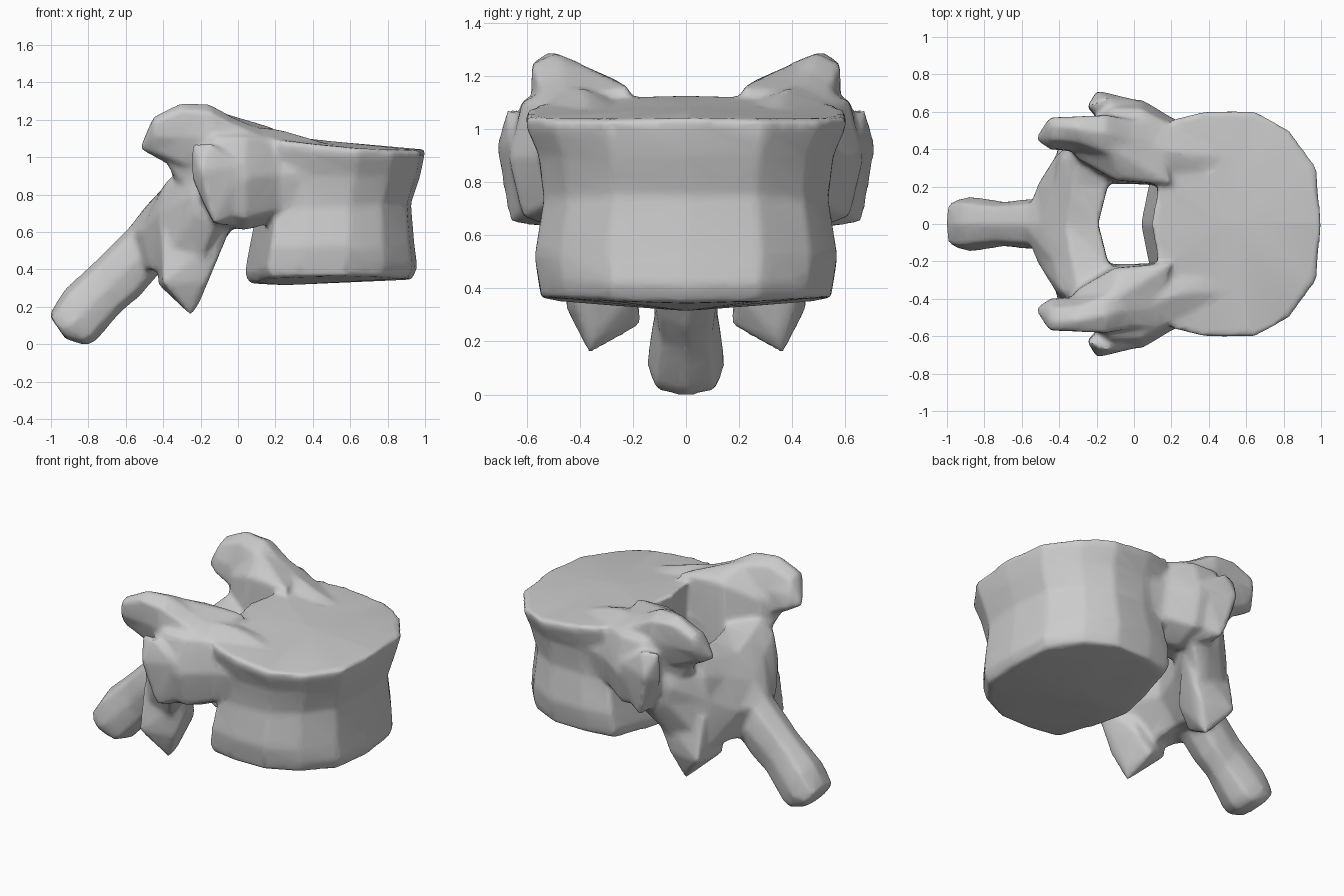
import bpy, bmesh, math
from mathutils import Vector

if "Cube" in bpy.data.objects:
    bpy.data.objects.remove(bpy.data.objects["Cube"])

parts = []


def finish(bm, name, mirror=False):
    bmesh.ops.recalc_face_normals(bm, faces=bm.faces)
    me = bpy.data.meshes.new(name)
    bm.to_mesh(me)
    bm.free()
    ob = bpy.data.objects.new(name, me)
    bpy.context.collection.objects.link(ob)
    if mirror:
        m = ob.modifiers.new("mirror", 'MIRROR')
        m.use_axis = (False, True, False)
        m.use_mirror_merge = False
    parts.append(ob)


def loft(name, rings, start=None, end=None, mirror=False):
    """Skin closed rings; each end gets a fan to a point or a flat cap."""
    bm = bmesh.new()
    vs = [[bm.verts.new(p) for p in r] for r in rings]
    n = len(vs[0])
    for a, b in zip(vs, vs[1:]):
        for i in range(n):
            j = (i + 1) % n
            bm.faces.new((a[i], a[j], b[j], b[i]))
    for ring, tip in ((vs[0], start), (vs[-1], end)):
        if tip:
            t = bm.verts.new(tip)
            for i in range(n):
                bm.faces.new((ring[i], ring[(i + 1) % n], t))
        else:
            bm.faces.new(ring)
    finish(bm, name, mirror)


def hull(name, pts):
    bm = bmesh.new()
    for p in pts:
        bm.verts.new(p)
    bmesh.ops.convex_hull(bm, input=bm.verts)
    loose = [v for v in bm.verts if not v.link_faces]
    bmesh.ops.delete(bm, geom=loose, context='VERTS')
    finish(bm, name, True)


def oval(top, bottom, half_width, n=8):
    """Squarish ring between a top and a bottom point, widened along y."""
    top, bottom = Vector(top), Vector(bottom)
    c, u = (top + bottom) / 2, (top - bottom) / 2
    out = []
    for i in range(n):
        a = 2 * math.pi * i / n
        co, si = (math.copysign(abs(t) ** 0.75, t) for t in (math.cos(a), math.sin(a)))
        out.append(c + u * co + Vector((0, half_width * si, 0)))
    return out


# Vertebral body: waisted drum with a flatter back
HALF = [(0, 0), (.05, .4), (.13, .93), (.33, 1), (.6, 1), (.81, .83), (.97, .5), (1, 0)]
OUT = HALF + [(u, -v) for u, v in HALF[-2:0:-1]]
LEVELS = [  # z back, z front, x back, x front, half width
    (.325, .345, .06, .93, .545), (.38, .41, .035, .96, .555), (.52, .52, .06, .945, .57),
    (.72, .75, .10, .925, .535), (.90, .90, .10, .975, .555), (1.08, 1.0, .10, .995, .60),
    (1.13, 1.04, .09, 1.005, .605)]
rings = []
for k, (zb, zf, xb, xf, w) in enumerate(LEVELS):
    sag = .03 if k >= 5 else -.03 if k < 2 else 0
    rings.append([(xb + (xf - xb) * u, w * v,
                   zb + (zf - zb) * u - sag * abs(v) ** 2) for u, v in OUT])
loft("vertebral_body", rings, (.25, 0, .315), (.5, 0, 1.085))

# Pedicles joining the body to the arch
loft("pedicle", [oval((x, y, zt), (x, y, zb), w) for x, y, zt, zb, w in [
    (.55, .36, 1.05, .85, .18), (.22, .375, 1.15, .66, .185), (.04, .44, 1.17, .605, .228),
    (-.12, .45, 1.17, .635, .218), (-.2, .46, 1.08, .74, .16)]], mirror=True)

# Upper joint knobs
loft("superior_process", [oval((x, y + .04, zt), (x, y - .03, zb), w) for x, y, zt, zb, w in [
    (.12, .40, 1.15, .85, .15), (-.02, .41, 1.21, .88, .15), (-.15, .45, 1.285, .92, .13),
    (-.30, .475, 1.295, .92, .09), (-.45, .48, 1.22, 1.0, .08)]],
    end=(-.53, .455, 1.045), mirror=True)

# Inner canal wall tying pedicle, upper joint and lamina together
hull("articular_web", [
    (.2, .21, 1.155), (.15, .21, .68), (-.12, .215, .66), (-.1, .235, 1.15),
    (-.05, .25, 1.18), (-.3, .35, 1.06), (-.15, .43, 1.26), (-.38, .46, .96),
    (-.2, .55, 1.0), (-.1, .5, .66), (-.3, .33, .75), (.15, .45, 1.13)])

# Small side processes
hull("transverse_process", [
    (-.13, .50, .645), (-.13, .665, .645), (-.25, .63, 1.075), (-.15, .675, 1.075),
    (-.2, .715, .93), (-.1, .64, 1.055), (-.25, .62, .89), (-.12, .5, .95),
    (-.02, .62, .69), (0, .5, .63), (.03, .66, .95)])

# Neural arch: profile in x-z swept across y, both sides in one skin
ARCH = [
    (.0, [(-.19, .90), (-.36, .87), (-.5, .73), (-.6, .6), (-.55, .38), (-.33, .4), (-.2, .55)]),
    (.2, [(-.14, .90), (-.33, .91), (-.43, .80), (-.52, .6), (-.47, .4), (-.3, .35), (-.14, .58)]),
    (.36, [(-.1, .95), (-.3, .95), (-.39, .86), (-.42, .7), (-.42, .4), (-.25, .31), (-.05, .61)]),
    (.53, [(-.05, .9), (-.2, .9), (-.23, .85), (-.25, .8), (-.22, .7), (-.12, .63), (0, .65)])]
sweep = [(-y, p) for y, p in ARCH[:0:-1]] + ARCH
loft("lamina", [[(x, y, z) for x, z in p] for y, p in sweep])

# Lower joint points
hull("inferior_process", [
    (-.42, .2, .5), (-.41, .40, .6), (-.43, .22, .32), (-.40, .455, .325), (-.25, .365, .15),
    (-.21, .34, .21), (-.28, .17, .26), (-.17, .42, .33), (-.18, .19, .39),
    (-.1, .40, .52), (-.03, .42, .64), (-.2, .25, .62)])

# Spinous process sloping down to the rear
loft("spinous_process", [oval((a, 0, b), (c, 0, d), w) for a, b, c, d, w in [
    (-.36, .80, -.38, .42, .13), (-.60, .61, -.53, .25, .135), (-.76, .45, -.63, .165, .12),
    (-.93, .29, -.76, .015, .145), (-.98, .21, -.81, -.008, .145),
    (-1.01, .155, -.92, .025, .125)]])

# Fuse everything into one bone with soft blends
bpy.ops.object.select_all(action='DESELECT')
for ob in parts:
    ob.select_set(True)
bpy.context.view_layer.objects.active = parts[0]
bpy.ops.object.convert(target='MESH')
bpy.ops.object.join()
bone = bpy.context.view_layer.objects.active
bone.name = "vertebra"
fuse = bone.modifiers.new("fuse", 'REMESH')
fuse.mode = 'VOXEL'
fuse.voxel_size = .016
soften = bone.modifiers.new("soften", 'SMOOTH')
soften.factor, soften.iterations = .5, 8
thin = bone.modifiers.new("simplify", 'DECIMATE')
thin.ratio = .15
bpy.ops.object.convert(target='MESH')
bpy.ops.object.shade_smooth_by_angle(angle=math.radians(70))
